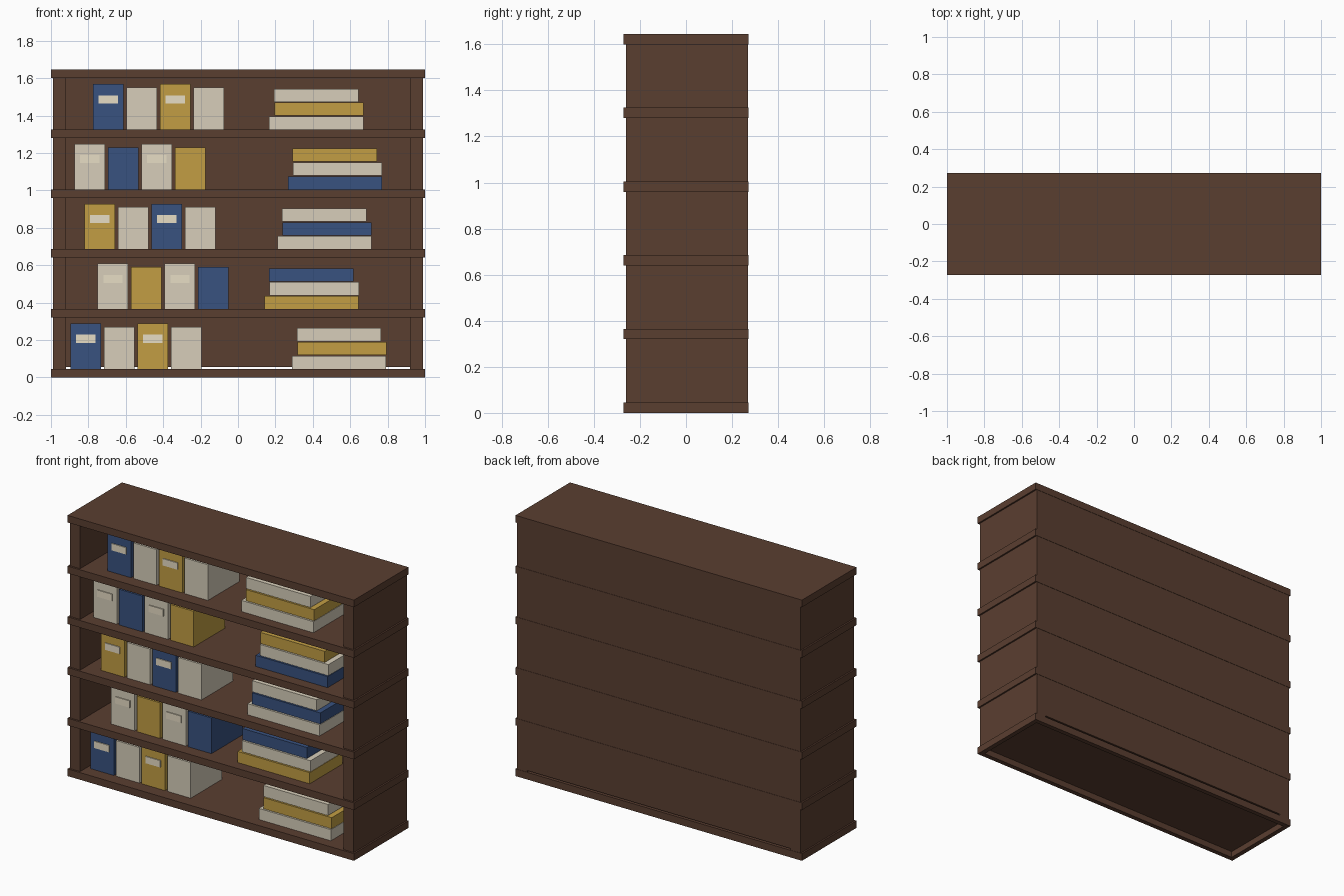
import bpy

cube = bpy.data.objects.get("Cube")
if cube:
    bpy.data.objects.remove(cube, do_unlink=True)


def make_material(name, rgb):
    linear = [((c / 255 + 0.055) / 1.055) ** 2.4 for c in rgb] + [1]
    mat = bpy.data.materials.new(name)
    mat.use_nodes = True
    mat.diffuse_color = linear
    mat.node_tree.nodes["Principled BSDF"].inputs["Base Color"].default_value = linear
    return mat


wood = make_material("dark_wood", (90, 62, 48))
cream = make_material("cream", (215, 206, 186))
blue = make_material("blue", (56, 82, 128))
yellow = make_material("mustard", (194, 158, 68))
paper = make_material("label_paper", (232, 222, 198))


def box(name, x, y, z, mat):
    """Box from (low, high) ranges along each axis."""
    ranges = (x, y, z)
    bpy.ops.mesh.primitive_cube_add(size=1, location=[(a + b) / 2 for a, b in ranges])
    obj = bpy.context.object
    obj.name = name
    obj.scale = [b - a for a, b in ranges]
    bpy.ops.object.transform_apply(location=False, rotation=False, scale=True)
    obj.data.materials.append(mat)
    return obj


HALF_DEPTH = 0.272
LIP = 0.03
THICK = 0.045
PITCH = 0.32


# Shelf: thin board with a deeper rim, open underneath
def shelf(z):
    top = z + THICK
    inner = 1 - LIP
    inner_y = HALF_DEPTH - LIP
    box("shelf_board", (-inner, inner), (-inner_y, inner_y), (top - 0.006, top), wood)
    for side in (-1, 1):
        xs = sorted((side * inner, side))
        ys = sorted((side * inner_y, side * HALF_DEPTH))
        box("shelf_end_rim", xs, (-inner_y, inner_y), (z, top), wood)
        box("shelf_long_rim", (-1, 1), ys, (z, top), wood)


# Upright binders, alternating tall and short; tall ones may carry a label
def binder_row(x, z, colours):
    for i, mat in enumerate(colours):
        left = x + i * 0.179
        tall = i % 2 == 0
        height = 0.243 if tall else 0.225
        box("binder", (left, left + 0.163), (-0.193, 0.12), (z, z + height), mat)
        if tall:
            box("binder_label", (left + 0.03, left + 0.133), (-0.199, -0.193),
                (z + 0.14, z + 0.183), paper)


# Lying books, getting smaller towards the top
def book_stack(x, z, colours):
    sizes = ((0, 0.503, -0.205), (0.028, 0.477, -0.2), (0.026, 0.45, -0.195))
    for i, (mat, (shift, width, front)) in enumerate(zip(colours, sizes)):
        low = z + i * 0.074
        box("lying_book", (x + shift, x + shift + width), (front, 0.12 - i * 0.015),
            (low, low + 0.07), mat)


# Case
for level in range(6):
    shelf(level * PITCH)
for level in range(5):
    low = level * PITCH + THICK
    for side, name in ((-1, "right_side_panel"), (1, "left_side_panel")):
        box(name, sorted((side * 0.92, side * 0.99)), (-0.26, 0.27),
            (low, (level + 1) * PITCH), wood)
box("back_panel", (-0.92, 0.92), (0.25, 0.27), (THICK + 0.01, 5 * PITCH), wood)

# Contents, from the bottom shelf up
contents = (
    (-0.895, (blue, cream, yellow, cream), 0.289, (cream, yellow, cream)),
    (-0.75, (cream, yellow, cream, blue), 0.141, (yellow, cream, blue)),
    (-0.82, (yellow, cream, blue, cream), 0.21, (cream, blue, cream)),
    (-0.874, (cream, blue, cream, yellow), 0.266, (blue, cream, yellow)),
    (-0.775, (blue, cream, yellow, cream), 0.167, (cream, yellow, cream)),
)
for level, (binder_x, binders, stack_x, books) in enumerate(contents):
    floor = level * PITCH + THICK
    binder_row(binder_x, floor, binders)
    book_stack(stack_x, floor, books)
